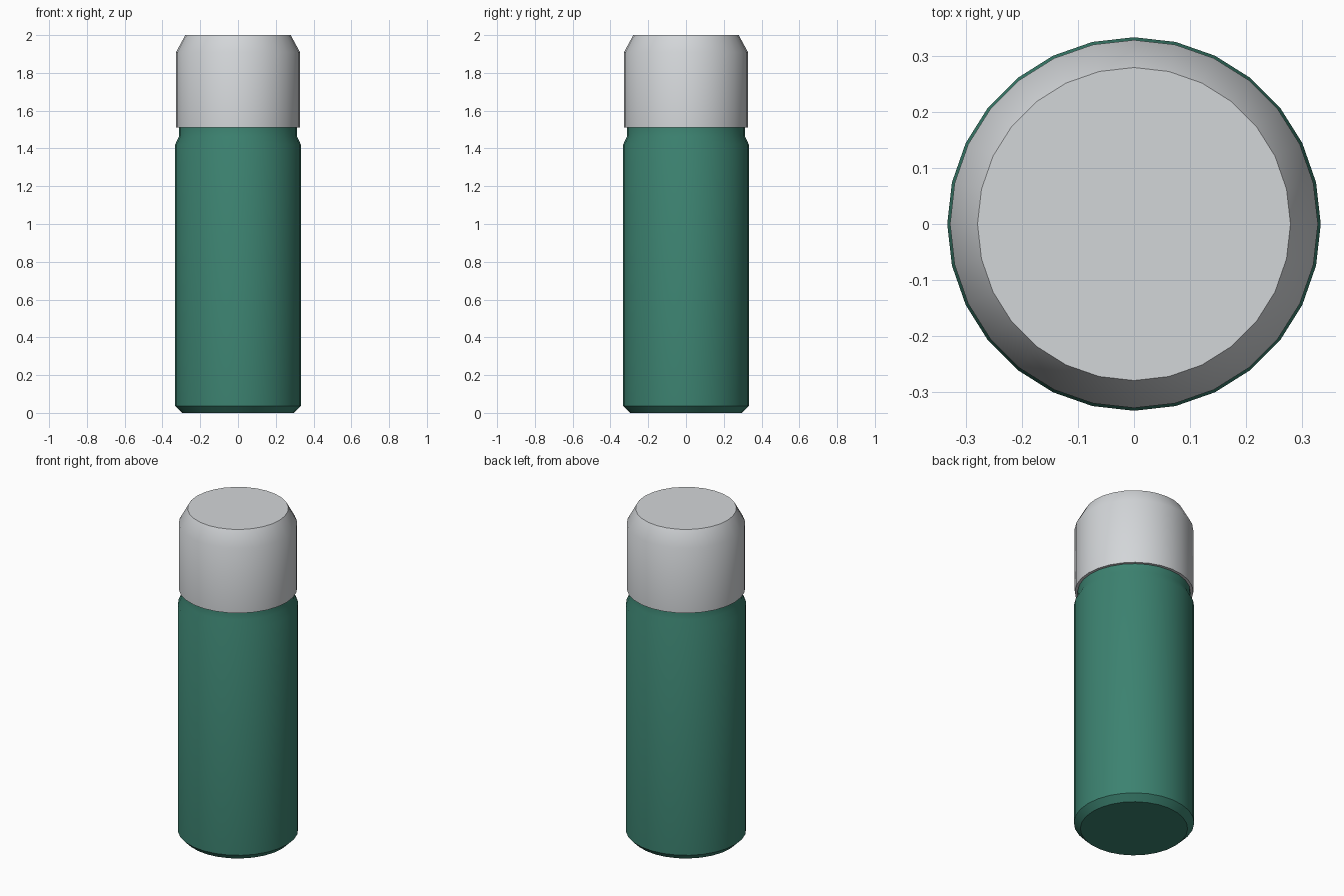
import bpy, bmesh, math

if "Cube" in bpy.data.objects:
    bpy.data.objects.remove(bpy.data.objects["Cube"])

SIDES = 28


def material(name, rgb):
    m = bpy.data.materials.new(name)
    m.diffuse_color = (*rgb, 1.0)
    m.use_nodes = True
    m.node_tree.nodes["Principled BSDF"].inputs["Base Color"].default_value = m.diffuse_color
    return m


def lathe(name, profile, mat):
    """Closed solid of revolution from (radius, height) pairs, capped at both ends."""
    bm = bmesh.new()
    rings = []
    for r, z in profile:
        rings.append([bm.verts.new((r * math.cos(2 * math.pi * i / SIDES),
                                    r * math.sin(2 * math.pi * i / SIDES), z))
                      for i in range(SIDES)])
    for a, b in zip(rings, rings[1:]):
        for i in range(SIDES):
            j = (i + 1) % SIDES
            bm.faces.new((a[i], a[j], b[j], b[i]))
    bm.faces.new(rings[0][::-1])
    bm.faces.new(rings[-1])
    bmesh.ops.recalc_face_normals(bm, faces=bm.faces[:])
    me = bpy.data.meshes.new(name)
    bm.to_mesh(me)
    bm.free()
    me.materials.append(mat)
    ob = bpy.data.objects.new(name, me)
    bpy.context.collection.objects.link(ob)
    bpy.ops.object.select_all(action='DESELECT')
    ob.select_set(True)
    bpy.context.view_layer.objects.active = ob
    bpy.ops.object.shade_smooth_by_angle(angle=math.radians(35))
    return ob


green = material("bottle green", (0.045, 0.223, 0.162))
grey = material("light grey", (0.65, 0.67, 0.69))

# Bottle body: chamfered foot, straight wall, shoulder, neck running into the cap
lathe("bottle_body", [(0.297, 0.0), (0.333, 0.036), (0.333, 1.42),
                      (0.312, 1.465), (0.312, 1.53)], green)

# Cap: straight skirt with a sloped top edge
lathe("cap", [(0.328, 1.512), (0.328, 1.91), (0.279, 2.0)], grey)
